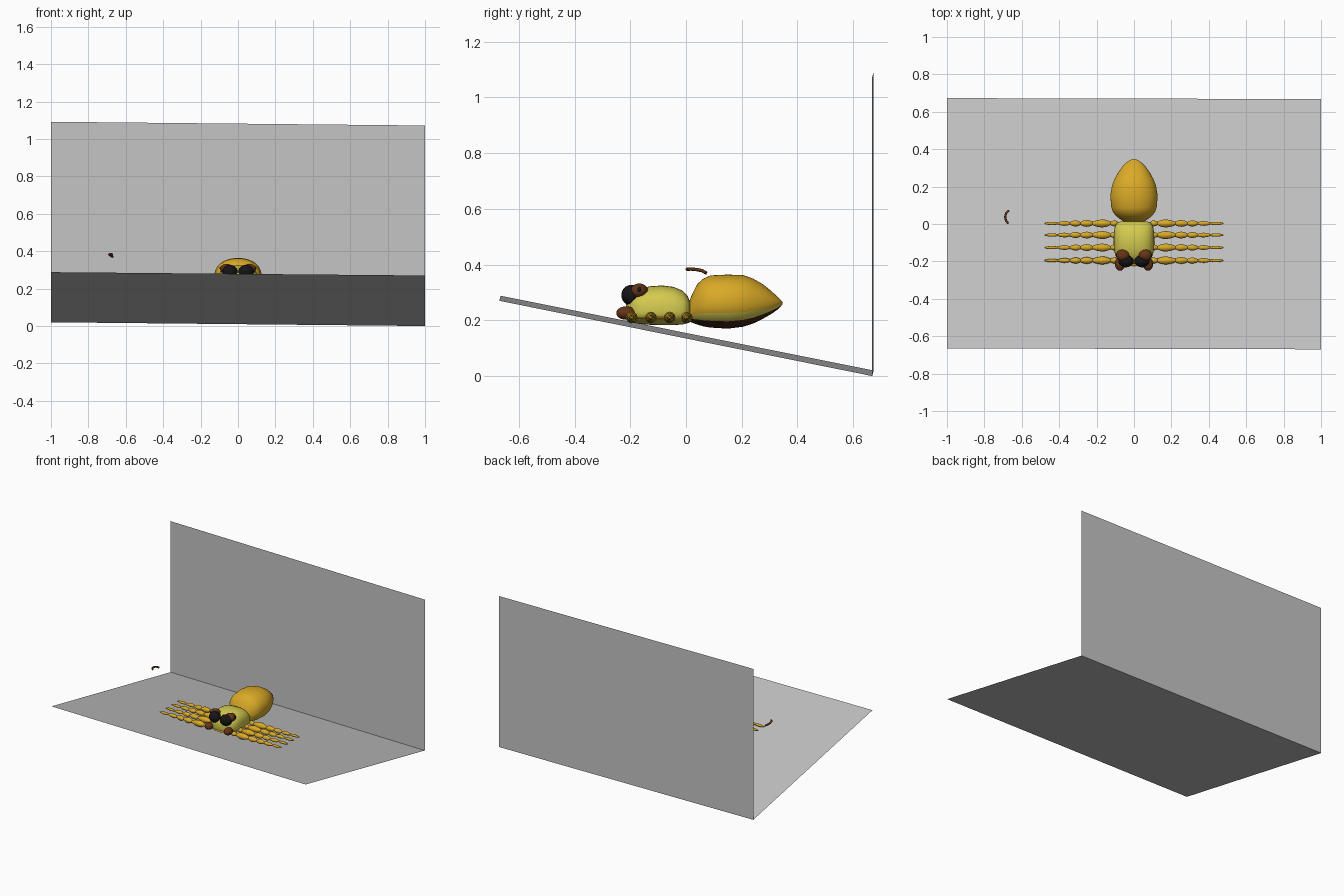
import bpy, bmesh, math
from mathutils import Vector

if "Cube" in bpy.data.objects:
    bpy.data.objects.remove(bpy.data.objects["Cube"])


def material(name, r, g, b):
    m = bpy.data.materials.new(name)
    m.diffuse_color = (r, g, b, 1)
    m.use_nodes = True
    m.node_tree.nodes["Principled BSDF"].inputs["Base Color"].default_value = m.diffuse_color
    return m


GREY = material("backdrop grey", 0.56, 0.56, 0.56)
ORANGE = material("golden orange", 0.70, 0.40, 0.02)
YELLOW = material("pale yellow", 0.66, 0.59, 0.08)
BROWN = material("reddish brown", 0.13, 0.035, 0.008)
DARK = material("dark brown", 0.055, 0.018, 0.006)
BLACK = material("eye black", 0.008, 0.007, 0.007)


def finish(name, bm, mats, angle=40):
    bmesh.ops.recalc_face_normals(bm, faces=bm.faces)
    me = bpy.data.meshes.new(name)
    bm.to_mesh(me)
    bm.free()
    ob = bpy.data.objects.new(name, me)
    bpy.context.collection.objects.link(ob)
    for m in mats:
        me.materials.append(m)
    bpy.ops.object.select_all(action='DESELECT')
    bpy.context.view_layer.objects.active = ob
    ob.select_set(True)
    if angle:
        bpy.ops.object.shade_smooth_by_angle(angle=math.radians(angle))
    return ob


def mirror(ob):
    ob.modifiers.new("mirror", 'MIRROR').use_axis[0] = True


def sheet(name, corners):
    bm = bmesh.new()
    bm.faces.new([bm.verts.new(c) for c in corners])
    return finish(name, bm, [GREY], 0)


def skin(bm, rings, rule=None):
    """Join rings of points into a closed tube; rule picks the material per side."""
    rows = [[bm.verts.new(p) for p in r] for r in rings]
    n = len(rows[0])
    for a, b in zip(rows, rows[1:]):
        for i in range(n):
            j = (i + 1) % n
            f = bm.faces.new((a[i], a[j], b[j], b[i]))
            if rule:
                f.material_index = rule(math.degrees(2 * math.pi * (i + 0.5) / n))
    bm.faces.new(rows[0])
    bm.faces.new(rows[-1])


def body_loft(name, sections, mats, power, rule=None, n=48):
    """Sections: y, half width, bottom z, widest z, top z."""
    rings = []
    for y, w, lo, mid, hi in sections:
        ring = []
        for i in range(n):
            a = 2 * math.pi * i / n
            c, s = math.cos(a), math.sin(a)
            x = w * math.copysign(abs(c) ** (2 / power), c)
            h = (hi - mid) if s > 0 else (mid - lo)
            ring.append((x, y, mid + h * math.copysign(abs(s) ** (2 / power), s)))
        rings.append(ring)
    bm = bmesh.new()
    skin(bm, rings, rule)
    return finish(name, bm, mats, 50)


def blob(name, loc, size, mat, paired=True):
    bm = bmesh.new()
    bmesh.ops.create_uvsphere(bm, u_segments=24, v_segments=14, radius=1)
    for v in bm.verts:
        v.co = Vector([v.co[k] * size[k] + loc[k] for k in range(3)])
    ob = finish(name, bm, [mat])
    if paired:
        mirror(ob)
    return ob


# backdrop: sloping floor and upright wall, both single sheets
sheet("floor", [(-1, -.665, .288), (1, -.67, .27), (1, .668, 0), (-1, .673, .02)])
sheet("back_wall", [(-1, .673, .02), (1, .668, 0), (1, .668, 1.072), (-1, .673, 1.092)])


# abdomen with brown belly and yellow side band
def belly(a):
    if 222 < a < 318:
        return 2
    return 1 if 206 < a < 334 else 0


body_loft("abdomen", [
    (.004, .035, .20, .225, .245), (.018, .062, .193, .235, .285), (.04, .093, .185, .25, .33),
    (.063, .112, .178, .258, .35), (.088, .121, .174, .262, .361), (.15, .127, .17, .265, .364),
    (.205, .118, .177, .265, .362), (.24, .104, .188, .265, .35), (.275, .085, .205, .264, .33),
    (.305, .064, .222, .263, .306), (.328, .041, .238, .263, .285), (.341, .022, .25, .263, .272),
    (.347, .005, .26, .263, .265)], [ORANGE, YELLOW, DARK], 2.15, belly)

# head and thorax
body_loft("thorax", [
    (.014, .07, .20, .235, .268), (.006, .09, .19, .235, .287), (-.012, .102, .185, .235, .306),
    (-.045, .107, .183, .235, .32), (-.085, .108, .183, .235, .325), (-.13, .107, .184, .235, .322),
    (-.165, .101, .187, .235, .312), (-.19, .086, .192, .238, .298), (-.208, .06, .2, .24, .28),
    (-.215, .03, .215, .242, .262)], [YELLOW], 2.6)
blob("breastplate", (0, -.1, .208), (.112, .125, .012), ORANGE, False)

# eyes, sockets and jaws
blob("main_eye", (.043, -.196, .29), (.041, .036, .037), BLACK)
blob("eye_socket", (.06, -.168, .305), (.036, .032, .027), BROWN)
blob("side_eye", (.09, -.168, .309), (.008, .01, .01), BLACK)
blob("jaw", (.075, -.215, .226), (.027, .035, .024), BROWN)

# legs: beaded segments tapering outwards, four mirrored pairs
SEGMENTS = [(.085, .13, .016), (.125, .225, .021), (.22, .29, .018),
            (.285, .345, .016), (.34, .41, .0125), (.405, .478, .009)]
for k, y in enumerate((-.195, -.126, -.059, .003)):
    bm = bmesh.new()
    for x0, x1, r in SEGMENTS:
        rings = []
        for t, f in ((0, .4), (.12, .7), (.3, .95), (.5, 1), (.75, .8), (.9, .55), (1, .35)):
            rings.append([(x0 + t * (x1 - x0), y + r * f * math.cos(a), .21 + r * f * math.sin(a))
                          for a in (2 * math.pi * i / 12 for i in range(12))])
        skin(bm, rings)
    mirror(finish("leg_pair_%d" % (k + 1), bm, [ORANGE]))

# loose curled strand floating to the left
curve = bpy.data.curves.new("curled_strand", 'CURVE')
curve.dimensions = '3D'
curve.bevel_depth = .006
curve.bevel_resolution = 2
curve.use_fill_caps = True
curve.materials.append(BROWN)
path = [(-.672, .002, .383), (-.684, .018, .384), (-.689, .038, .382), (-.684, .058, .378), (-.67, .072, .37)]
sp = curve.splines.new('POLY')
sp.points.add(len(path) - 1)
for p, c in zip(sp.points, path):
    p.co = (*c, 1)
bpy.context.collection.objects.link(bpy.data.objects.new("curled_strand", curve))
